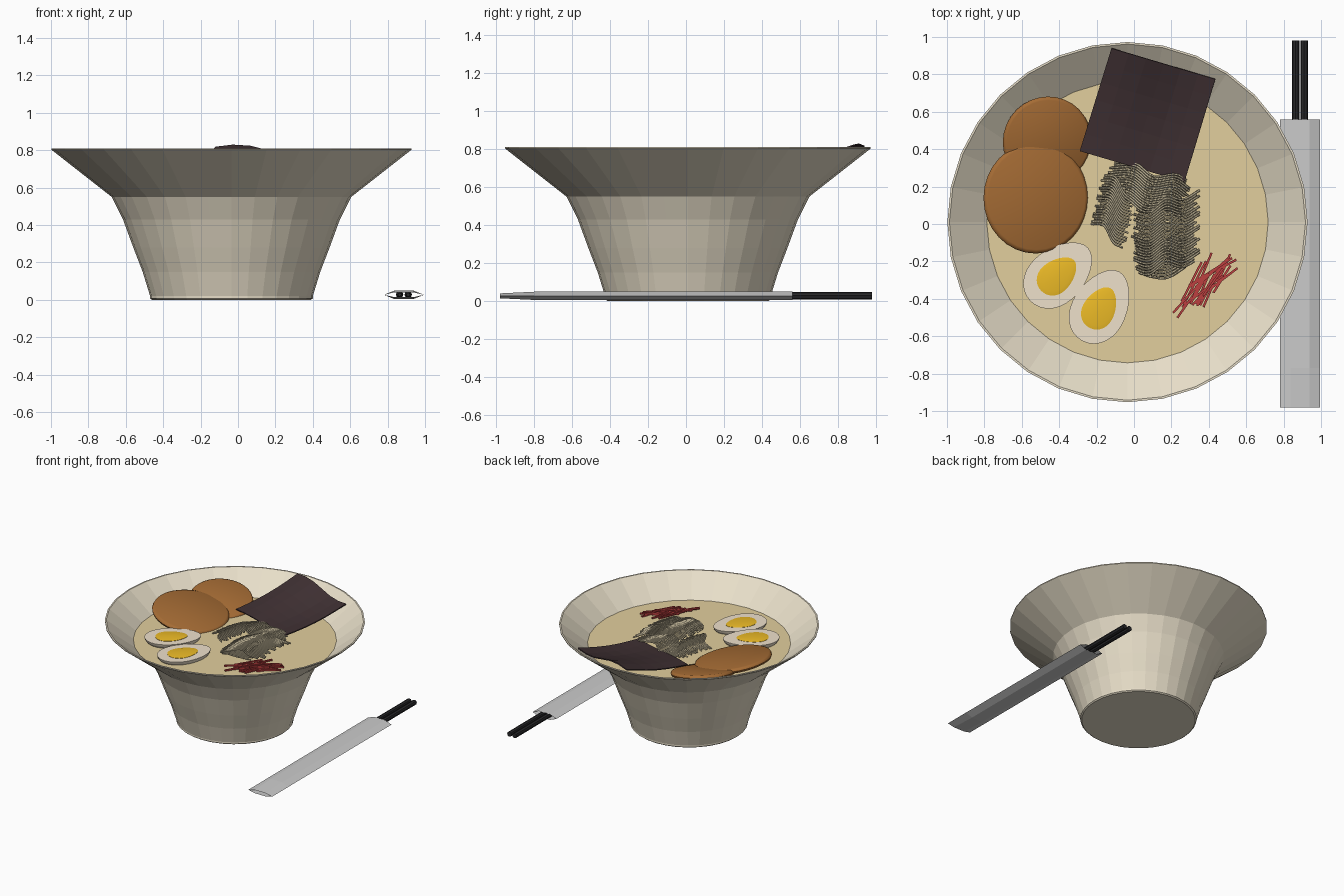
import bpy, bmesh, math, random
from mathutils import Vector, Matrix

if "Cube" in bpy.data.objects:
    bpy.data.objects.remove(bpy.data.objects["Cube"])

random.seed(4)
SOUP_Z = 0.655
CX, CY = -0.035, 0.01


def mat(name, r, g, b):
    m = bpy.data.materials.new(name)
    m.diffuse_color = (r, g, b, 1)
    m.use_nodes = True
    m.node_tree.nodes["Principled BSDF"].inputs["Base Color"].default_value = m.diffuse_color
    return m


CLAY = mat("glazed_clay", 0.80, 0.73, 0.58)
BROTH = mat("broth", 0.76, 0.62, 0.34)
MEAT = mat("braised_meat", 0.38, 0.15, 0.035)
WHITE = mat("egg_white", 0.86, 0.75, 0.60)
YOLK = mat("egg_yolk", 0.85, 0.50, 0.02)
SEAWEED = mat("seaweed", 0.05, 0.03, 0.033)
NOODLE = mat("noodle", 0.46, 0.40, 0.27)
GINGER = mat("red_ginger", 0.50, 0.05, 0.05)
BLACK = mat("black_lacquer", 0.02, 0.02, 0.022)


def finish(name, bm, material=None, smooth=False, fix=True):
    if fix:
        bmesh.ops.recalc_face_normals(bm, faces=bm.faces)
    me = bpy.data.meshes.new(name)
    bm.to_mesh(me)
    bm.free()
    ob = bpy.data.objects.new(name, me)
    bpy.context.collection.objects.link(ob)
    if material:
        me.materials.append(material)
    if smooth:
        bpy.ops.object.select_all(action='DESELECT')
        ob.select_set(True)
        bpy.context.view_layer.objects.active = ob
        bpy.ops.object.shade_smooth_by_angle(angle=math.radians(40))
    return ob


def loft(bm, rings, cap=True):
    loops = [[bm.verts.new(p) for p in ring] for ring in rings]
    n = len(loops[0])
    for a, b in zip(loops, loops[1:]):
        for i in range(n):
            bm.faces.new((a[i], a[(i + 1) % n], b[(i + 1) % n], b[i]))
    if cap:
        bm.faces.new(loops[0][::-1])
        bm.faces.new(loops[-1])


def circle(r, z, n=32):
    return [(r * math.cos(math.tau * i / n), r * math.sin(math.tau * i / n), z) for i in range(n)]


def lathe(name, profile, material, smooth=False, n=32):
    bm = bmesh.new()
    loft(bm, [circle(r, z, n) for r, z in profile])
    return finish(name, bm, material, smooth)


# flared bowl with a thin wall, and the broth surface
bowl = lathe("bowl", [(0.425, 0.0), (0.435, 0.008), (0.435, 0.02), (0.475, 0.15), (0.525, 0.28),
                      (0.58, 0.43), (0.64, 0.55), (0.963, 0.803), (0.963, 0.81), (0.952, 0.81),
                      (0.625, 0.556), (0.565, 0.435), (0.46, 0.15), (0.42, 0.05)], CLAY)
bowl.location = (CX, CY, 0)
soup = lathe("broth_surface", [(0.735, SOUP_Z - 0.015), (0.755, SOUP_Z)], BROTH)
soup.location = (CX, CY, 0)


# meat slices leaning on the bowl wall
def meat_slice(name, loc, rx, ry, lean_dir, lean):
    t = 0.02
    ob = lathe(name, [(0.93, -t), (0.98, -0.7 * t), (1, 0), (0.98, 0.7 * t), (0.93, t)], MEAT, True)
    ob.data.transform(Matrix.Diagonal((rx, ry, 1, 1)))
    axis = Vector((math.sin(lean_dir), -math.cos(lean_dir), 0))
    ob.data.transform(Matrix.Rotation(lean, 4, axis))
    ob.location = loc


meat_slice("meat_slice_front", (-0.525, 0.14, 0.70), 0.285, 0.298, math.radians(175), math.radians(11))
meat_slice("meat_slice_back", (-0.465, 0.445, 0.70), 0.24, 0.24, math.radians(135), math.radians(14))


# halved eggs, each a flattened egg body with a yolk disc
def egg_half(name, loc, angle):
    place = Matrix.Translation(loc) @ Matrix.Rotation(angle, 4, 'Z')
    bm = bmesh.new()
    bmesh.ops.create_uvsphere(bm, u_segments=32, v_segments=16, radius=1)
    bmesh.ops.bisect_plane(bm, geom=bm.verts[:] + bm.edges[:] + bm.faces[:],
                           plane_co=(0, 0, 0), plane_no=(0, 0, 1), clear_outer=True)
    bmesh.ops.holes_fill(bm, edges=[e for e in bm.edges if e.is_boundary], sides=0)
    for v in bm.verts:
        x, y, z = v.co
        v.co = (0.21 * x, 0.145 * y * (1 - 0.15 * x), 0.08 * z)
    bm.transform(place)
    finish(name + "_white", bm, WHITE, True)
    bm = bmesh.new()
    rings = [[(0.12 * x - 0.01, 0.085 * y * (1 - 0.2 * x), z) for x, y, z in circle(r, h)]
             for r, h in ((1, -0.005), (1, 0.002), (0.8, 0.006))]
    loft(bm, rings)
    bm.transform(place)
    finish(name + "_yolk", bm, YOLK, True)


egg_half("egg_left", (-0.402, -0.268, 0.692), math.radians(42))
egg_half("egg_right", (-0.178, -0.44, 0.685), math.radians(62))

# slightly rippled seaweed sheet leaning on the back rim
A, B = Vector((-0.12, 0.94, 0.815)), Vector((0.435, 0.775, 0.78))
C, D = Vector((0.27, 0.225, 0.69)), Vector((-0.29, 0.39, 0.69))
bm = bmesh.new()
N = 6
grid = []
for j in range(N + 1):
    t = j / N
    row = []
    for i in range(N + 1):
        s = i / N
        p = D.lerp(C, s).lerp(A.lerp(B, s), t)
        p.z += 0.014 * math.sin(s * math.tau) * (0.4 + t) - 0.02 * math.sin(math.pi * t)
        row.append(bm.verts.new(p))
    grid.append(row)
for j in range(N):
    for i in range(N):
        bm.faces.new((grid[j][i], grid[j][i + 1], grid[j + 1][i + 1], grid[j + 1][i]))
sheet = finish("seaweed_sheet", bm, SEAWEED)
mod = sheet.modifiers.new("thickness", 'SOLIDIFY')
mod.thickness = 0.008
mod.offset = 0


# folded noodle bunches: copies of one smooth path, shifted side by side
def smooth_path(pts, steps=6):
    p = [Vector(q) for q in pts]
    p = [2 * p[0] - p[1]] + p + [2 * p[-1] - p[-2]]
    out = []
    for a, b, c, d in zip(p, p[1:], p[2:], p[3:]):
        for k in range(steps):
            t = k / steps
            out.append(0.5 * (2 * b + (c - a) * t + (2 * a - 5 * b + 4 * c - d) * t * t
                              + (3 * b - a - 3 * c + d) * t ** 3))
    return out + [p[-2]]


def noodle_bunch(name, pts, shift, count, lift):
    cu = bpy.data.curves.new(name, 'CURVE')
    cu.dimensions = '3D'
    cu.bevel_depth = 0.006
    cu.bevel_resolution = 0
    cu.use_fill_caps = True
    path = smooth_path(pts)
    for k in range(count):
        f = k / (count - 1)
        off = Vector(shift) * (f - 0.5)
        a, b = random.randint(0, 2), len(path) - random.randint(0, 2)
        sp = cu.splines.new('POLY')
        sp.points.add(b - a - 1)
        for q, v in zip(sp.points, path[a:b]):
            w = v + off
            q.co = (w.x, w.y, w.z + lift * math.sin(math.pi * f), 1)
    cu.materials.append(NOODLE)
    bpy.context.collection.objects.link(bpy.data.objects.new(name, cu))


noodle_bunch("noodles_left", [(-0.20, 0.13, 0.66), (-0.13, 0.12, 0.69), (-0.08, 0.03, 0.70),
                              (-0.02, 0.0, 0.68)], (0.06, 0.26, 0), 20, 0.01)
noodle_bunch("noodles_back", [(-0.15, 0.23, 0.66), (-0.02, 0.23, 0.69), (0.08, 0.16, 0.71),
                              (0.20, 0.17, 0.70), (0.28, 0.12, 0.67)], (0.05, 0.19, 0), 16, 0.01)
noodle_bunch("noodles_front", [(0.0, -0.07, 0.66), (0.08, -0.09, 0.70), (0.17, -0.03, 0.715),
                               (0.26, -0.05, 0.70), (0.35, 0.0, 0.665)], (0.0, 0.36, 0), 26, 0.02)
noodle_bunch("noodles_tip", [(0.0, -0.16, 0.66), (0.09, -0.19, 0.69), (0.17, -0.19, 0.69),
                             (0.28, -0.12, 0.66)], (-0.03, 0.19, 0), 14, 0.01)

# loose pile of red ginger sticks
bm = bmesh.new()
for i in range(20):
    ang = math.radians(random.uniform(28, 68))
    along = random.uniform(-0.10, 0.10)
    place = (Matrix.Translation((0.385 + along, -0.305 + along * 0.45 + random.uniform(-0.05, 0.05),
                                 random.uniform(0.662, 0.69)))
             @ Matrix.Rotation(ang, 4, 'Z') @ Matrix.Rotation(random.uniform(-0.06, 0.06), 4, 'Y')
             @ Matrix.Diagonal((random.uniform(0.17, 0.29), 0.012, 0.012, 1)))
    bmesh.ops.create_cube(bm, size=1, matrix=place)
finish("ginger_sticks", bm, GINGER)

# open paper sleeve with a flattened front end
bm = bmesh.new()
SX, SZ = 0.887, 0.027
rings = []
for y, h in ((-0.98, 0.013), (-0.77, 0.023), (0.56, 0.023)):
    rings.append([(SX + x, y, SZ + k * h) for x, k in
                  ((-0.107, 0), (-0.05, -1), (0.05, -1), (0.107, 0), (0.05, 1), (-0.05, 1))])
loft(bm, rings, cap=False)
finish("chopstick_sleeve", bm)

# pair of chopsticks, tapering into the sleeve
for side, sx in (("left", -0.023), ("right", 0.023)):
    bm = bmesh.new()
    loft(bm, [[(SX + sx + x, y, SZ + 0.001 + z) for x, z, _ in circle(r, 0, 8)]
              for y, r in ((-0.93, 0.010), (0.56, 0.020), (0.98, 0.020))])
    finish("chopstick_" + side, bm, BLACK)
